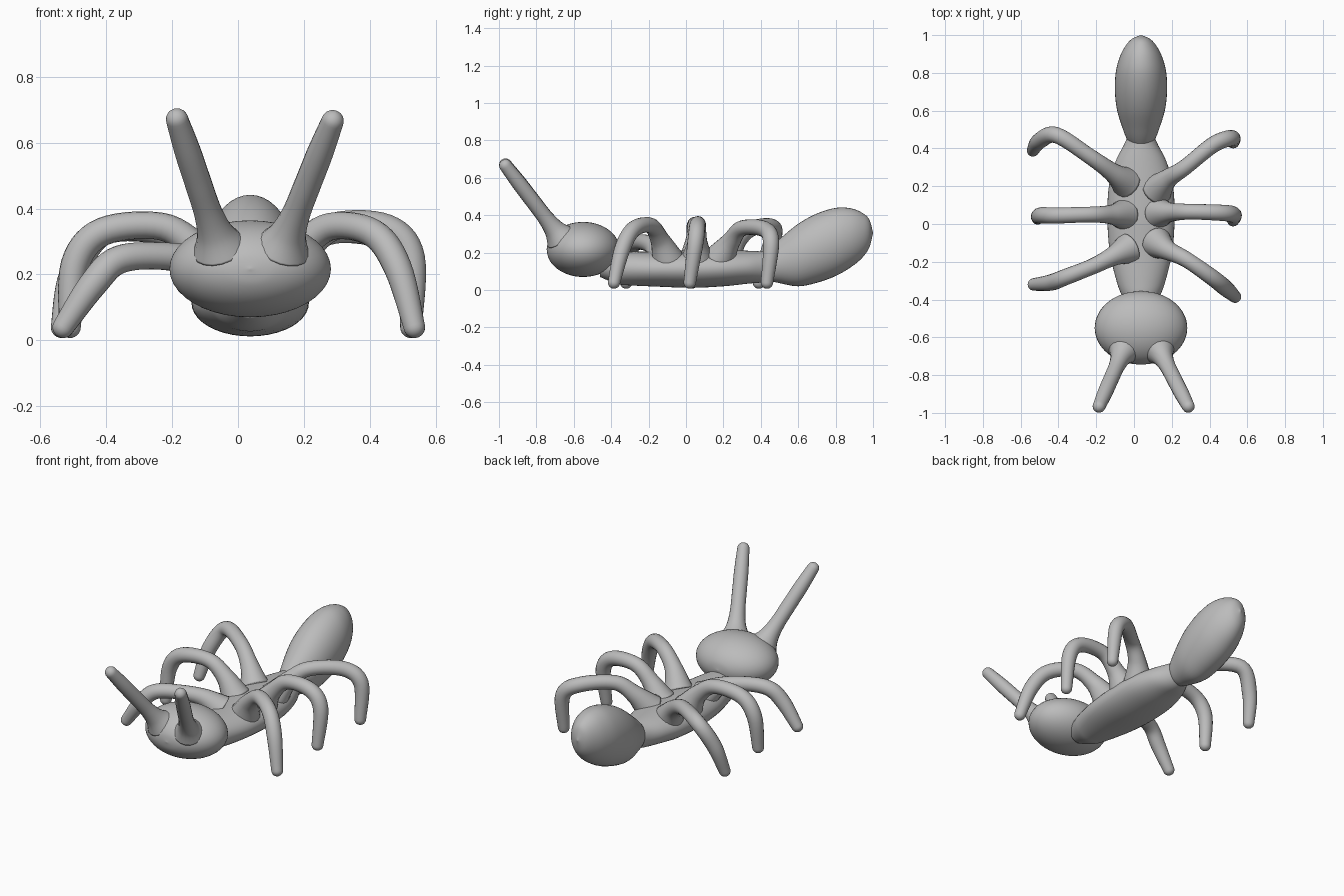
import bpy, bmesh, math
from mathutils import Vector

if "Cube" in bpy.data.objects:
    bpy.data.objects.remove(bpy.data.objects["Cube"])

grey = bpy.data.materials.new("matte_grey")
grey.diffuse_color = (0.5, 0.5, 0.5, 1)
grey.use_nodes = True
grey.node_tree.nodes["Principled BSDF"].inputs["Base Color"].default_value = grey.diffuse_color


def spline(stations, steps):
    """Catmull-Rom samples through tuples of any length."""
    p = [stations[0], *stations, stations[-1]]
    out = []
    for i in range(1, len(p) - 2):
        for s in range(steps):
            t = s / steps
            out.append([0.5 * (2 * b + (c - a) * t + (2 * a - 5 * b + 4 * c - d) * t * t
                               + (3 * b - a - 3 * c + d) * t ** 3)
                        for a, b, c, d in zip(*p[i - 1:i + 3])])
    return out + [list(stations[-1])]


def skin(name, rings):
    """Bridge equal rings of points into a closed smooth surface."""
    bm = bmesh.new()
    loops = [[bm.verts.new(co) for co in ring] for ring in rings]
    n = len(loops[0])
    for a, b in zip(loops, loops[1:]):
        for i in range(n):
            j = (i + 1) % n
            bm.faces.new((a[i], a[j], b[j], b[i]))
    bm.faces.new(loops[0][::-1])
    bm.faces.new(loops[-1])
    bmesh.ops.recalc_face_normals(bm, faces=bm.faces)
    for f in bm.faces:
        f.smooth = True
    me = bpy.data.meshes.new(name)
    bm.to_mesh(me)
    bm.free()
    me.materials.append(grey)
    ob = bpy.data.objects.new(name, me)
    bpy.context.collection.objects.link(ob)
    return ob


def body(name, stations, n=40):
    """Loft along y from (y, centre z, half width, half height)."""
    rings = []
    for y, z, rx, rz in spline(stations, 6):
        rx, rz = max(rx, 0.002), max(rz, 0.002)
        rings.append([(0.037 + rx * math.cos(k * math.tau / n), y,
                       z + rz * math.sin(k * math.tau / n)) for k in range(n)])
    return skin(name, rings)


def limb(name, stations, n=18):
    """Tapered tube through (x, y, z, radius) with a rounded tip."""
    pts = [(Vector(s[:3]), s[3]) for s in spline(stations, 7)]
    tip, r = pts[-1]
    end = (tip - pts[-2][0]).normalized()
    path = pts + [(tip + end * r * math.sin(a), max(r * math.cos(a), 0.001))
                  for a in (math.pi / 12 * k for k in range(1, 7))]
    rings, side = [], None
    for i, (c, rad) in enumerate(path):
        t = (path[min(i + 1, len(path) - 1)][0] - path[max(i - 1, 0)][0]).normalized()
        side = t.orthogonal() if side is None else side - t * side.dot(t)
        side.normalize()
        up = t.cross(side)
        rings.append([c + rad * (side * math.cos(k * math.tau / n) + up * math.sin(k * math.tau / n))
                      for k in range(n)])
    return skin(name, rings)


# Head: wide flattened ball
body("head", [(-0.55 - 0.195 * math.cos(a), 0.217, 0.245 * math.sin(a), 0.147 * math.sin(a))
              for a in (math.pi * k / 10 for k in range(11))])

# Thorax: long, flat middle section
body("thorax", [(-0.46, 0.13, 0.06, 0.06), (-0.37, 0.118, 0.105, 0.085), (-0.3, 0.115, 0.13, 0.09),
                (-0.15, 0.112, 0.165, 0.094), (0.03, 0.113, 0.178, 0.101), (0.2, 0.117, 0.17, 0.097),
                (0.33, 0.122, 0.135, 0.088), (0.43, 0.125, 0.085, 0.08), (0.52, 0.14, 0.05, 0.06)])

# Abdomen: egg that rises to the rear
body("abdomen", [(0.41, 0.13, 0.05, 0.06), (0.45, 0.14, 0.075, 0.09), (0.5, 0.155, 0.095, 0.118),
                 (0.6, 0.187, 0.126, 0.167), (0.7, 0.224, 0.138, 0.185), (0.8, 0.257, 0.134, 0.182),
                 (0.88, 0.279, 0.114, 0.158), (0.94, 0.292, 0.084, 0.122), (0.98, 0.302, 0.048, 0.075),
                 (1.0, 0.305, 0.0, 0.0)])

# Antennae, flared where they meet the head
for name, base, tip in (("antenna_left", (-0.055, -0.67, 0.28), (-0.185, -0.965, 0.67)),
                        ("antenna_right", (0.135, -0.67, 0.28), (0.287, -0.965, 0.665))):
    a, b = Vector(base), Vector(tip)
    limb(name, [(*a.lerp(b, t), r) for t, r in
                ((0, 0.085), (0.12, 0.056), (0.28, 0.043), (0.5, 0.041), (0.75, 0.04), (1, 0.034))])

# Legs: root, thigh, knee, shin, foot
legs = {
    "front_leg_right": [(0.12, -0.1, 0.17), (0.18, -0.14, 0.27), (0.28, -0.19, 0.345),
                        (0.41, -0.28, 0.325), (0.485, -0.34, 0.22), (0.535, -0.385, 0.04)],
    "middle_leg_right": [(0.13, 0.06, 0.17), (0.19, 0.062, 0.26), (0.29, 0.065, 0.345),
                         (0.45, 0.06, 0.34), (0.525, 0.05, 0.25), (0.525, 0.02, 0.04)],
    "back_leg_right": [(0.12, 0.18, 0.17), (0.18, 0.24, 0.26), (0.27, 0.3, 0.33),
                       (0.42, 0.42, 0.325), (0.515, 0.455, 0.25), (0.525, 0.433, 0.04)],
    "front_leg_left": [(-0.03, -0.13, 0.17), (-0.11, -0.17, 0.23), (-0.22, -0.225, 0.255),
                       (-0.36, -0.28, 0.245), (-0.44, -0.31, 0.17), (-0.53, -0.32, 0.04)],
    "middle_leg_left": [(-0.05, 0.05, 0.17), (-0.12, 0.05, 0.27), (-0.23, 0.05, 0.345),
                        (-0.41, 0.045, 0.33), (-0.495, 0.045, 0.23), (-0.51, 0.03, 0.04)],
    "back_leg_left": [(-0.04, 0.22, 0.17), (-0.11, 0.27, 0.26), (-0.23, 0.355, 0.33),
                      (-0.41, 0.47, 0.33), (-0.5, 0.44, 0.2), (-0.535, 0.39, 0.04)],
}
radii = (0.085, 0.052, 0.042, 0.043, 0.043, 0.033)
for name, points in legs.items():
    limb(name, [(*p, r) for p, r in zip(points, radii)])
